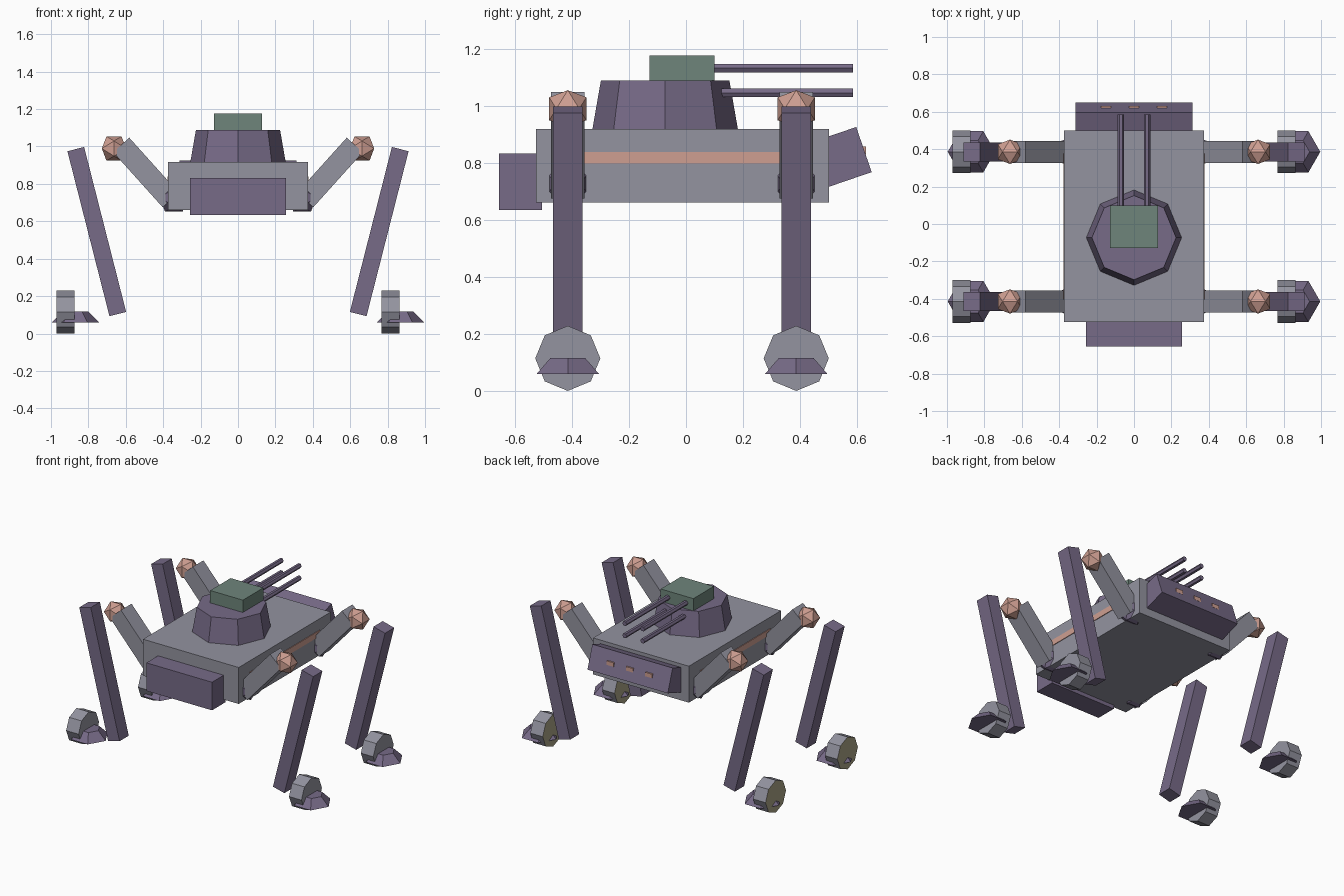
import bpy, bmesh
from math import cos, sin, tau, radians, sqrt
from mathutils import Matrix, Vector

old = bpy.data.objects.get("Cube")
if old:
    bpy.data.objects.remove(old, do_unlink=True)


def material(name, rgb):
    mat = bpy.data.materials.new(name)
    mat.use_nodes = True
    color = [(c / 255) ** 2.2 for c in rgb] + [1]
    mat.diffuse_color = color
    mat.node_tree.nodes["Principled BSDF"].inputs["Base Color"].default_value = color
    return mat


GREY = material("hull grey", (146, 146, 158))
PURPLE = material("armour purple", (118, 106, 134))
GREEN = material("cupola green", (110, 132, 122))
SALMON = material("joint salmon", (205, 157, 144))
OLIVE = material("wheel olive", (168, 162, 132))


def solid(name, points, mat, place=Matrix()):
    """Flat-faced convex part wrapped around the given points."""
    bm = bmesh.new()
    for p in points:
        bm.verts.new(place @ Vector(p))
    bmesh.ops.convex_hull(bm, input=bm.verts[:])
    bmesh.ops.dissolve_limit(bm, angle_limit=0.01, verts=bm.verts[:], edges=bm.edges[:])
    bmesh.ops.recalc_face_normals(bm, faces=bm.faces[:])
    mesh = bpy.data.meshes.new(name)
    bm.to_mesh(mesh)
    bm.free()
    mesh.materials.append(mat)
    obj = bpy.data.objects.new(name, mesh)
    bpy.context.collection.objects.link(obj)
    return obj


def box(name, center, size, mat, axis="X", angle=0):
    place = Matrix.Translation(center) @ Matrix.Rotation(radians(angle), 4, axis)
    signs = (-0.5, 0.5)
    pts = [(size[0] * a, size[1] * b, size[2] * c)
           for a in signs for b in signs for c in signs]
    return solid(name, pts, mat, place)


def frustum(name, center, sides, r1, r2, depth, mat, turn=Matrix()):
    pts = [(r * cos(tau * i / sides), r * sin(tau * i / sides), z)
           for r, z in ((r1, -depth / 2), (r2, depth / 2)) for i in range(sides)]
    return solid(name, pts, mat, Matrix.Translation(center) @ turn)


def joint(name, center, half, mat):
    """Twenty-faced ball whose extreme edges line up with the axes."""
    g = half * 2 / (1 + sqrt(5))
    pts = []
    for a in (-g, g):
        for b in (-half, half):
            pts += [(a, 0, b), (0, b, a), (b, a, 0)]
    return solid(name, pts, mat, Matrix.Translation(center))


ALONG_X = Matrix.Rotation(radians(90), 4, "Y")
ALONG_Y = Matrix.Rotation(radians(-90), 4, "X")

# Hull with front and rear blocks
box("hull", (0, -0.012, 0.789), (0.746, 1.026, 0.257), GREY)
box("front_block", (0, -0.58, 0.733), (0.512, 0.15, 0.198), PURPLE)
box("rear_block", (0, 0.538, 0.817), (0.626, 0.18, 0.167), PURPLE, "X", 18.9)
for x in (-0.15, 0, 0.15):
    box("rear_slot", (x, 0.622, 0.843), (0.054, 0.016, 0.028), SALMON)
for side in (-1, 1):
    box("side_stripe", (side * 0.373, -0.014, 0.818), (0.009, 0.78, 0.041), SALMON)

# Turret, cupola and four gun barrels
frustum("turret", (0, -0.073, 1.002), 8, 0.255, 0.225, 0.172, PURPLE)
box("cupola", (0, -0.014, 1.131), (0.255, 0.228, 0.088), GREEN)
for x in (-0.07, 0.07):
    for z, start in ((1.131, 0.05), (1.045, 0.08)):
        frustum("gun_barrel", (x, (start + 0.585) / 2, z), 6, 0.017, 0.017,
                0.585 - start, PURPLE, ALONG_Y)

# Four legs; the feet all point the same way
for y in (-0.414, 0.386):
    for side in (-1, 1):
        joint("hip", (side * 0.343, y, 0.727), 0.076, PURPLE)
        box("upper_leg", (side * 0.492, y, 0.861), (0.396, 0.118, 0.116),
            GREY, "Y", -side * 48)
        joint("knee", (side * 0.663, y, 0.989), 0.065, SALMON)
        box("lower_leg", (side * 0.755, y, 0.545), (0.092, 0.102, 0.91),
            PURPLE, "Y", side * 14.3)
        foot_x = side * 0.869
        wheel = frustum("foot_wheel", (foot_x - 0.053, y, 0.115), 8, 0.114, 0.114,
                        0.097, GREY, ALONG_X)
        wheel.data.materials.append(OLIVE)
        for face in wheel.data.polygons:
            face.material_index = int(face.normal.x < -0.9)
        frustum("toe", (foot_x, y, 0.088), 6, 0.127, 0.07, 0.057, PURPLE)
